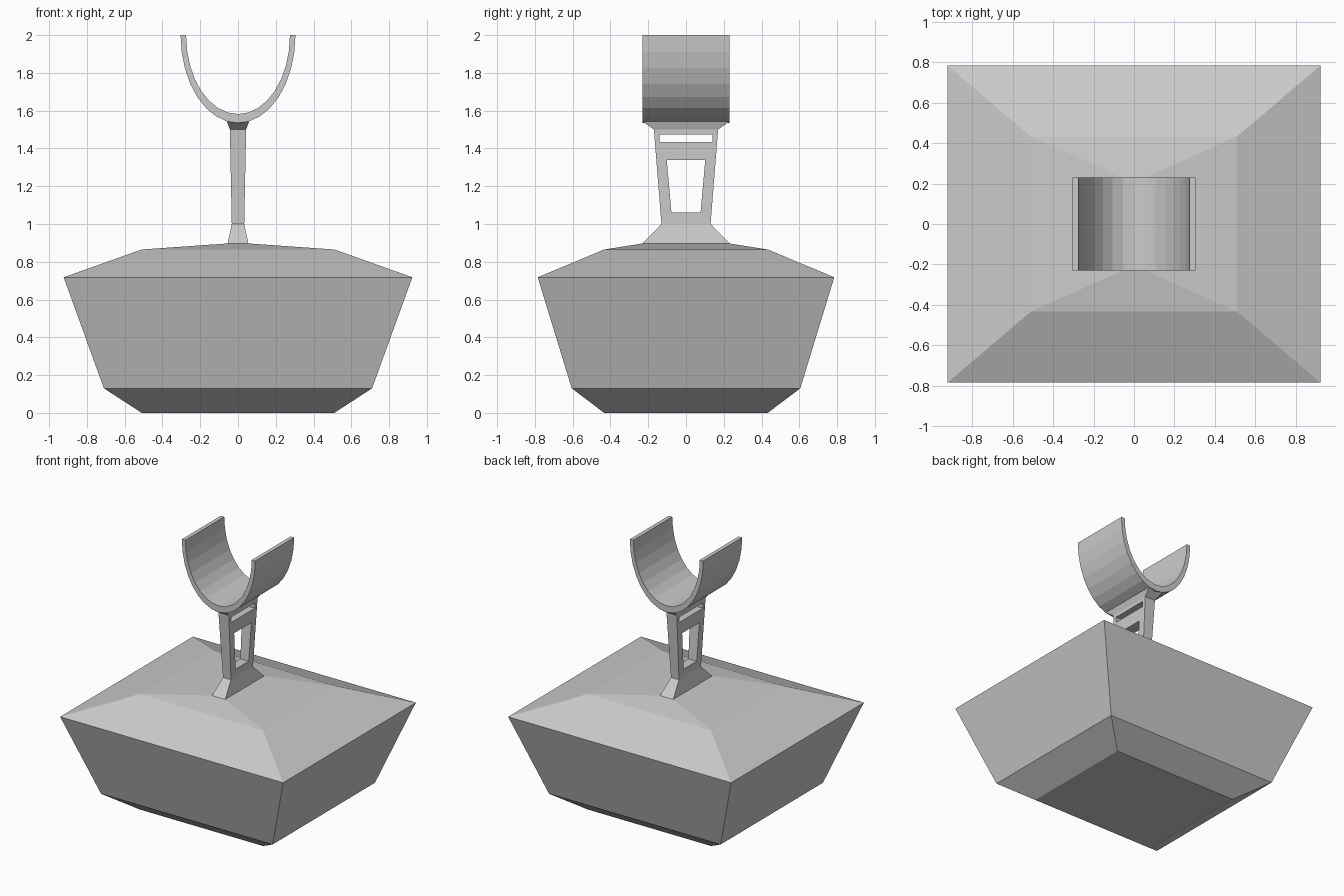
import bpy, bmesh, math

if "Cube" in bpy.data.objects:
    bpy.data.objects.remove(bpy.data.objects["Cube"])


def make_object(name, bm):
    bmesh.ops.recalc_face_normals(bm, faces=bm.faces)
    mesh = bpy.data.meshes.new(name)
    bm.to_mesh(mesh)
    bm.free()
    obj = bpy.data.objects.new(name, mesh)
    bpy.context.collection.objects.link(obj)
    return obj


def rect_loft(name, rings):
    """Closed solid through rectangles given as (z, half x, half y)."""
    bm = bmesh.new()
    loops = [[bm.verts.new((sx * hx, sy * hy, z))
              for sx, sy in ((-1, -1), (1, -1), (1, 1), (-1, 1))]
             for z, hx, hy in rings]
    for low, high in zip(loops, loops[1:]):
        for i in range(4):
            j = (i + 1) % 4
            bm.faces.new((low[i], low[j], high[j], high[i]))
    bm.faces.new(loops[0][::-1])
    bm.faces.new(loops[-1])
    return make_object(name, bm)


# Faceted base block
rect_loft("base", [(0, 0.51, 0.433), (0.13, 0.71, 0.605), (0.718, 0.923, 0.785),
                   (0.865, 0.51, 0.433), (0.897, 0.055, 0.23)])

# Tapered post with flared foot and head
post = rect_loft("post", [(0.897, 0.055, 0.23), (1.0, 0.033, 0.13),
                          (1.5, 0.043, 0.17), (1.543, 0.059, 0.23)])

# Window and slot through the post
for name, rings in (("window_cutter", [(1.06, 0.2, 0.077), (1.34, 0.2, 0.102)]),
                    ("slot_cutter", [(1.435, 0.2, 0.14), (1.475, 0.2, 0.14)])):
    cutter = rect_loft(name, rings)
    mod = post.modifiers.new(name, 'BOOLEAN')
    mod.operation = 'DIFFERENCE'
    mod.solver = 'EXACT'
    mod.object = cutter
    bpy.context.view_layer.objects.active = post
    bpy.ops.object.modifier_apply(modifier=name)
    bpy.data.objects.remove(cutter, do_unlink=True)

# Half-elliptical cradle, open at the top
bm = bmesh.new()
SEGMENTS = 16
sections = []
for i in range(SEGMENTS + 1):
    a = math.pi + math.pi * i / SEGMENTS
    sections.append([bm.verts.new((rx * math.cos(a), y, 2 + rz * math.sin(a)))
                     for rx, rz, y in ((0.304, 0.465, -0.23), (0.304, 0.465, 0.23),
                                       (0.275, 0.418, 0.23), (0.275, 0.418, -0.23))])
for s, t in zip(sections, sections[1:]):
    for k in range(4):
        m = (k + 1) % 4
        bm.faces.new((s[k], s[m], t[m], t[k]))
bm.faces.new(sections[0])
bm.faces.new(sections[-1][::-1])
make_object("cradle", bm)
